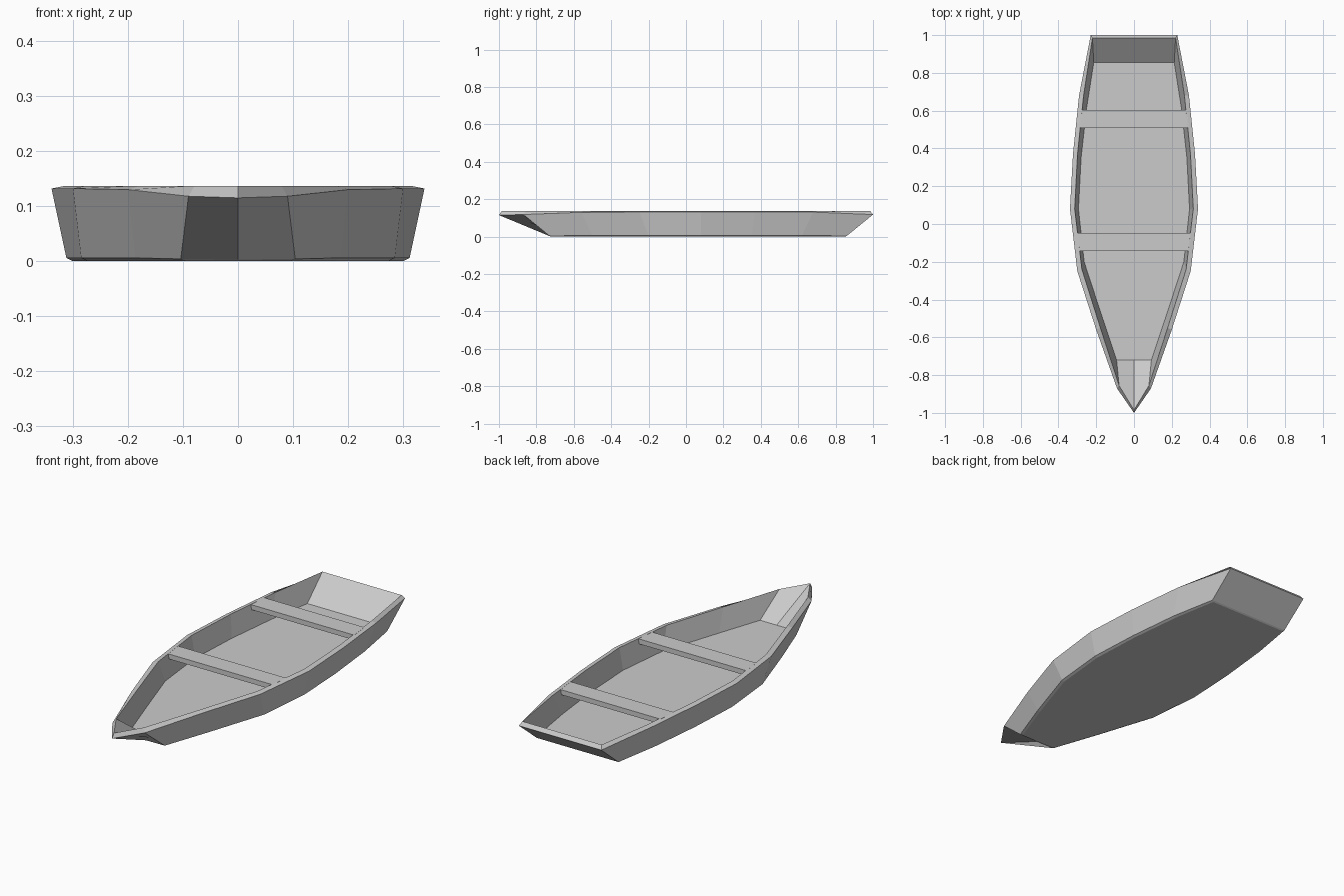
import bpy, bmesh

if "Cube" in bpy.data.objects:
    bpy.data.objects.remove(bpy.data.objects["Cube"])


def make_object(name, bm):
    bmesh.ops.recalc_face_normals(bm, faces=bm.faces)
    mesh = bpy.data.meshes.new(name)
    bm.to_mesh(mesh)
    bm.free()
    obj = bpy.data.objects.new(name, mesh)
    bpy.context.collection.objects.link(obj)
    return obj


def full_ring(half, heights):
    """Right-hand outline from bow tip to stern corner, mirrored to a closed ring."""
    pts = [(x, y, z) for (x, y), z in zip(half, heights)]
    return pts + [(-x, y, z) for x, y, z in reversed(pts[1:])]


def loft(name, rings):
    """Skin closed rings in order and cap the first and last."""
    bm = bmesh.new()
    loops = [[bm.verts.new(p) for p in r] for r in rings]
    n = len(loops[0])
    for a, b in zip(loops, loops[1:]):
        for i in range(n):
            j = (i + 1) % n
            bm.faces.new((a[i], a[j], b[j], b[i]))
    bm.faces.new(loops[0])
    bm.faces.new(loops[-1])
    return make_object(name, bm)


# Hull outlines: bow tip, bow corner, side stations, stern corner
base = [(0, -.72), (.095, -.72), (.175, -.50), (.273, -.20),
        (.300, .08), (.287, .35), (.258, .62), (.217, .853)]
chine = [(0, -.73), (.104, -.73), (.187, -.50), (.285, -.20),
         (.312, .08), (.298, .35), (.270, .62), (.227, .86)]
rim_outer = [(0, -1), (.09, -.87), (.20, -.56), (.30, -.25),
             (.339, .08), (.323, .37), (.291, .68), (.229, 1)]
rim_inner = [(0, -.985), (.079, -.855), (.178, -.55), (.276, -.24),
             (.314, .08), (.299, .37), (.267, .68), (.220, .985)]
floor = [(0, -.72), (.092, -.72), (.166, -.50), (.264, -.20),
         (.294, .08), (.280, .35), (.250, .62), (.213, .855)]

rim_z = [.115, .118, .130, .132, .132, .132, .131, .118]
chine_z = [.003, .004] + [.006] * 5 + [.004]
loft("hull", [
    full_ring(base, [0] * 8),
    full_ring(chine, chine_z),
    full_ring(rim_outer, rim_z),
    full_ring(rim_inner, [.137] * 8),
    full_ring(floor, [.028] * 8),
])


# Two plank seats let into the side walls just under the rim
def seat(name, y0, w0, y1, w1, top=.1365, thick=.025):
    outline = [(-w0, y0), (w0, y0), (w1, y1), (-w1, y1)]
    return loft(name, [[(x, y, z) for x, y in outline] for z in (top - thick, top)])


seat("front_seat", -.143, .292, -.048, .303)
seat("rear_seat", .508, .290, .604, .281)
